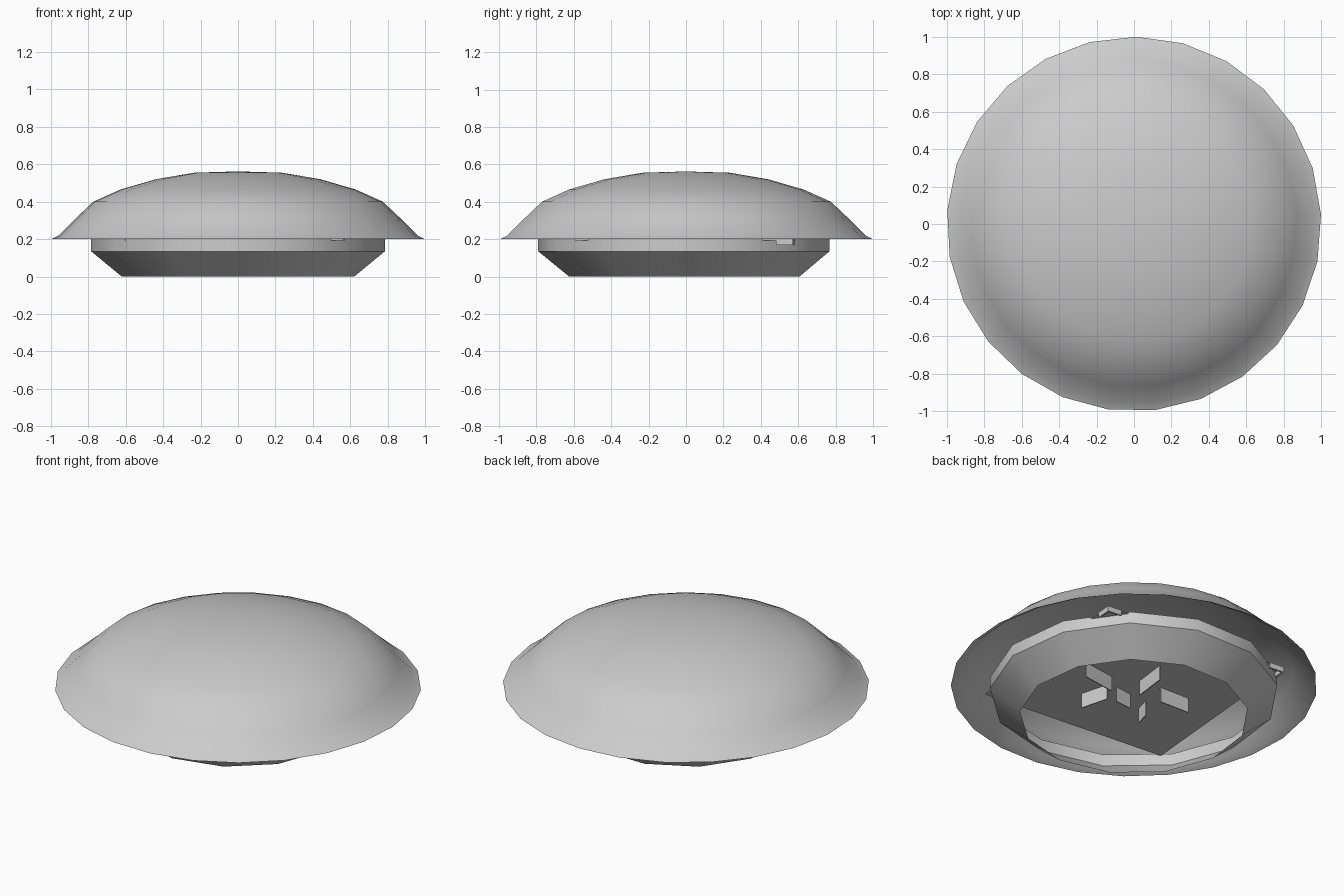
import bpy
from math import radians, cos, sin, tau

if "Cube" in bpy.data.objects:
    bpy.data.objects.remove(bpy.data.objects["Cube"])

grey = bpy.data.materials.new("light grey")
grey.use_nodes = True
grey.diffuse_color = (0.6, 0.6, 0.6, 1)
grey.node_tree.nodes["Principled BSDF"].inputs["Base Color"].default_value = (0.6, 0.6, 0.6, 1)


def lathe(name, profile, sides, phase):
    """Open shell turned around z; a zero radius closes it with a point."""
    verts, faces, rings = [], [], []
    for r, z in profile:
        count = sides if r else 1
        rings.append([len(verts) + i % count for i in range(sides)])
        for i in range(count):
            a = phase + tau * i / sides
            verts.append((r * cos(a), r * sin(a), z))
    for low, high in zip(rings, rings[1:]):
        for i in range(sides):
            j = (i + 1) % sides
            face = [low[i], low[j], high[j], high[i]]
            faces.append(list(dict.fromkeys(face)))
    mesh = bpy.data.meshes.new(name)
    mesh.from_pydata(verts, [], faces)
    mesh.materials.append(grey)
    obj = bpy.data.objects.new(name, mesh)
    bpy.context.collection.objects.link(obj)
    return obj


def box(name, location, size, turn):
    bpy.ops.mesh.primitive_cube_add(size=1, location=location, rotation=(0, 0, radians(turn)))
    obj = bpy.context.object
    obj.name = name
    obj.scale = size
    obj.data.materials.append(grey)
    return obj


def smooth(obj, angle):
    bpy.ops.object.select_all(action="DESELECT")
    obj.select_set(True)
    bpy.context.view_layer.objects.active = obj
    bpy.ops.object.shade_smooth_by_angle(angle=radians(angle))


# Domed cover, a thin open shell
dome = lathe("dome_cover", [(1.0, 0.2), (0.96, 0.22), (0.87, 0.31), (0.775, 0.4), (0.63, 0.465),
                            (0.44, 0.52), (0.235, 0.555), (0, 0.562)], 25, radians(2.9))
smooth(dome, 40)

# Base ring, tapered and open at the bottom
ring = lathe("base_ring", [(0.625, 0), (0.79, 0.135), (0.79, 0.205)], 13, radians(-90))
smooth(ring, 30)

# Square mounting board, slightly turned, its corners reaching through the ring
TURN = -5
centre = (0.03, 0.04)
box("mounting_board", (*centre, 0.197), (1.17, 1.17, 0.006), TURN)

# Small lips below the two protruding corners
c, s = cos(radians(TURN)), sin(radians(TURN))
for side in (1, -1):
    for dx, dy, size in ((0.54, 0.58, (0.09, 0.01, 0.03)), (0.58, 0.54, (0.01, 0.09, 0.03))):
        x, y = side * dx, dy
        box("corner_lip", (centre[0] + c * x - s * y, centre[1] + s * x + c * y, 0.183), size, TURN)

# Upright fins hanging from the middle of the board
for x, y, turn, length in ((0.26, 0.01, 8, 0.21), (0.02, 0.16, 83, 0.2), (0.14, -0.17, 105, 0.17),
                           (0.01, -0.08, 6, 0.11), (-0.22, 0.08, -2, 0.19), (-0.17, -0.13, 75, 0.09)):
    box("fin", (x, y, 0.15), (length, 0.006, 0.09), turn)
